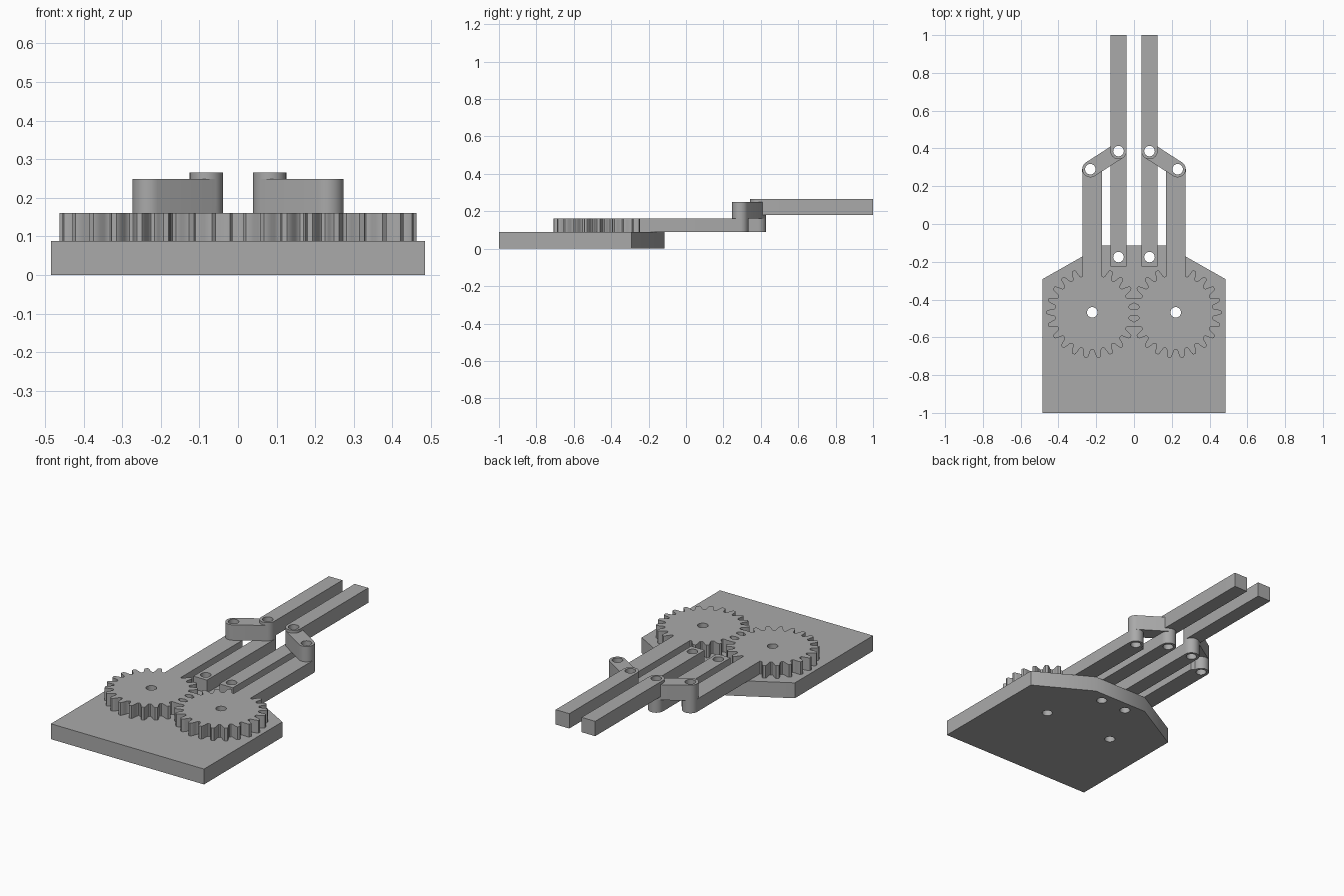
import bpy
from math import sin, cos, pi, radians

if "Cube" in bpy.data.objects:
    bpy.data.objects.remove(bpy.data.objects["Cube"])

grey = bpy.data.materials.new("plain grey")
grey.use_nodes = True
grey.diffuse_color = (0.4, 0.4, 0.4, 1)
grey.node_tree.nodes["Principled BSDF"].inputs["Base Color"].default_value = (0.4, 0.4, 0.4, 1)

HOLE, END = 0.028, 0.043          # pin hole radius, rounded bar end radius
GEAR = (0.221, -0.468)
LOW_PIN = (0.082, -0.175)         # inner bar on the base
TOP_PIN = (0.082, 0.386)          # inner bar, link and finger
ARM_PIN = (0.231, 0.29)           # gear arm and link
BASE_TOP, ARM_TOP = 0.088, 0.161


def arc(centre, r, start, end, steps=20):
    angles = [radians(start + (end - start) * i / steps) for i in range(steps + 1)]
    return [(centre[0] + r * cos(a), centre[1] + r * sin(a)) for a in angles]


def plate(name, outline, pins, z0, z1, side=1):
    """Extrude a flat outline with round pin holes between two heights."""
    curve = bpy.data.curves.new(name, 'CURVE')
    curve.dimensions, curve.fill_mode = '2D', 'BOTH'
    curve.extrude = (z1 - z0) / 2
    for loop in [outline] + [arc(p, HOLE, 0, 360 - 15, 23) for p in pins]:
        spline = curve.splines.new('POLY')
        spline.points.add(len(loop) - 1)
        for point, (x, y) in zip(spline.points, loop):
            point.co = (side * x, y, 0, 1)
        spline.use_cyclic_u = True
    obj = bpy.data.objects.new(name, curve)
    obj.location.z = (z0 + z1) / 2
    bpy.context.collection.objects.link(obj)
    bpy.ops.object.select_all(action='DESELECT')
    obj.select_set(True)
    bpy.context.view_layer.objects.active = obj
    bpy.ops.object.convert(target='MESH')
    obj = bpy.context.object
    obj.data.materials.clear()
    obj.data.materials.append(grey)
    bpy.ops.object.shade_smooth_by_angle(angle=radians(30))


def geared_arm_outline():
    """Toothed wheel with a straight arm rising out of its rim."""
    teeth, half = 22, 0.052
    # (fraction of the tooth pitch, radius) across one tooth
    flank = [(-0.42, 0.197), (-0.34, 0.201), (-0.28, 0.212), (-0.23, 0.224),
             (-0.17, 0.236), (-0.1, 0.242)]
    tooth = flank + [(-f, r) for f, r in reversed(flank)]
    points = []
    first = teeth // 4
    for i in range(first, first + teeth + 1):
        for f, r in tooth:
            turn = (i + f) / teeth
            x, y = r * cos(2 * pi * turn), r * sin(2 * pi * turn)
            in_range = 0.25 < turn < 1.25
            if in_range and not (abs(x) < half + 0.002 and y > 0):
                points.append((GEAR[0] + x, GEAR[1] + y))
    foot = GEAR[1] + 0.19
    arm = [(GEAR[0] + half, foot)] + arc(ARM_PIN, END, 0, 180)
    arm += [(GEAR[0] - half, ARM_PIN[1] - 0.01), (GEAR[0] - half, foot)]
    return points + arm


# Base plate with clipped rear corners
half_base = [(0.485, -1), (0.485, -0.292), (0.172, -0.115)]
plate("base_plate", half_base + [(-x, y) for x, y in reversed(half_base)],
      [(s * p[0], p[1]) for p in (GEAR, LOW_PIN) for s in (1, -1)], 0, BASE_TOP)

left_x, right_x = TOP_PIN[0] - END, TOP_PIN[0] + END
for side, label in ((1, "left"), (-1, "right")):
    # Gear and its arm
    plate(label + "_gear_arm", geared_arm_outline(), [GEAR, ARM_PIN], BASE_TOP, ARM_TOP, side)
    # Inner parallel bar
    plate(label + "_inner_bar", [(left_x, -0.225), (right_x, -0.225)] + arc(TOP_PIN, END, 0, 180),
          [LOW_PIN, TOP_PIN], BASE_TOP, ARM_TOP, side)
    # Slanted link joining the two pins
    tilt = 147.5
    plate(label + "_link", arc(ARM_PIN, END, tilt - 270, tilt - 90) + arc(TOP_PIN, END, tilt - 90, tilt + 90),
          [ARM_PIN, TOP_PIN], ARM_TOP, 0.249, side)
    # Gripping finger
    plate(label + "_finger", [(right_x, 1), (left_x, 1)] + arc(TOP_PIN, END, 180, 360),
          [TOP_PIN], 0.18, 0.265, side)
